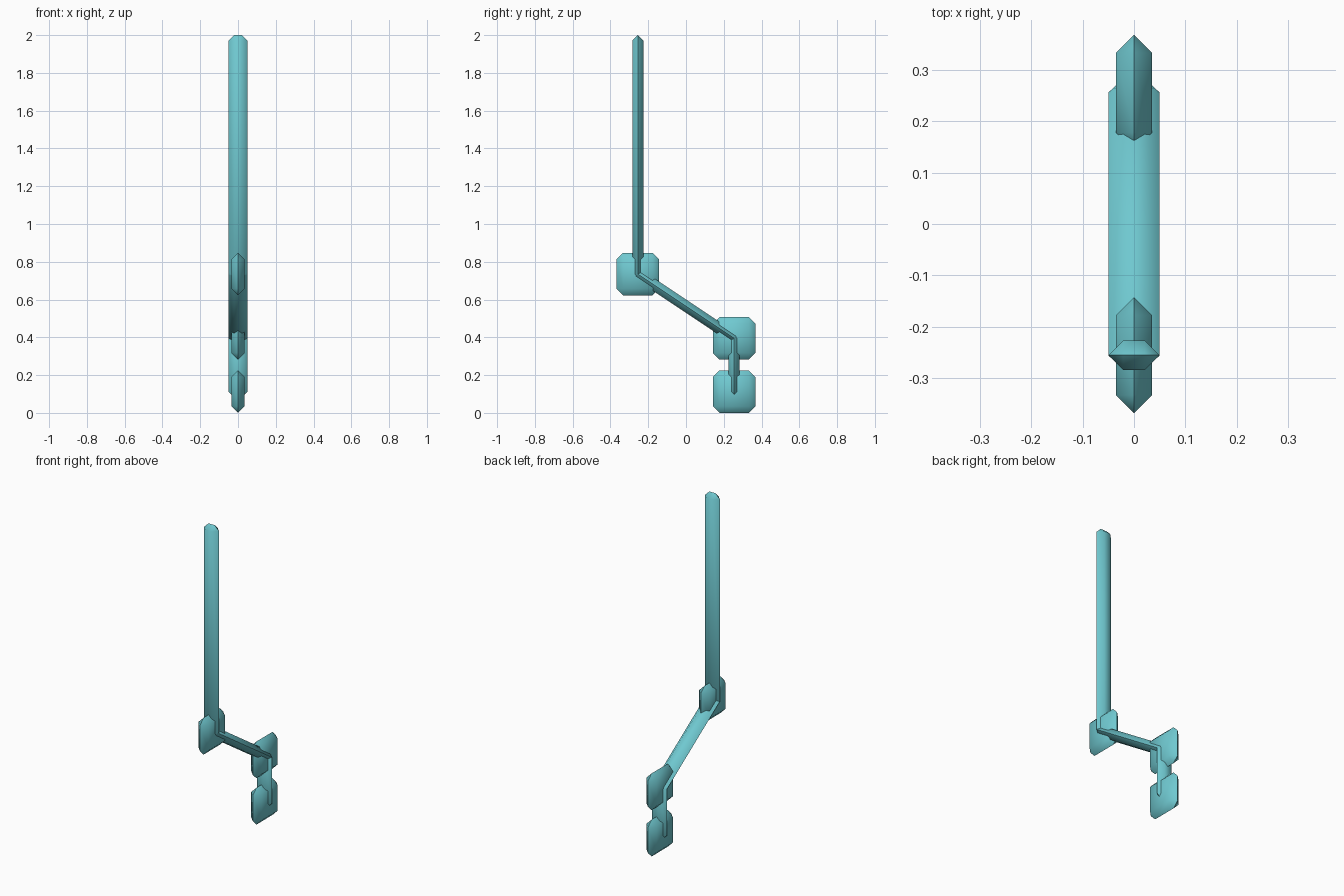
import bpy, bmesh, math
from mathutils import Vector

cube = bpy.data.objects.get("Cube")
if cube:
    bpy.data.objects.remove(cube, do_unlink=True)

teal = bpy.data.materials.new("pale teal")
teal.use_nodes = True
COLOUR = (0.16, 0.58, 0.63, 1)
teal.diffuse_color = COLOUR
teal.node_tree.nodes["Principled BSDF"].inputs["Base Color"].default_value = COLOUR


def bevelled_box(name, size, centre, tilt=0):
    """Box whose bevels meet in a ridge around its thinnest side."""
    bm = bmesh.new()
    bmesh.ops.create_cube(bm, size=1)
    bmesh.ops.scale(bm, vec=size, verts=bm.verts)
    bmesh.ops.bevel(bm, geom=bm.edges[:], offset=min(size) * 0.4999,
                    offset_type='OFFSET', segments=1, affect='EDGES')
    bmesh.ops.remove_doubles(bm, verts=bm.verts, dist=0.0005)
    bmesh.ops.recalc_face_normals(bm, faces=bm.faces)
    for f in bm.faces:
        f.smooth = True
    for e in bm.edges:
        e.smooth = e.calc_face_angle(0) < math.radians(65)
    mesh = bpy.data.meshes.new(name)
    bm.to_mesh(mesh)
    bm.free()
    mesh.materials.append(teal)
    obj = bpy.data.objects.new(name, mesh)
    obj.location = centre
    obj.rotation_euler.x = tilt
    bpy.context.collection.objects.link(obj)


def arm(name, start, end, overhang=0.03):
    """Flat bar running between two joints and a little past each."""
    span = end - start
    bevelled_box(name, (0.1, 0.058, span.length + 2 * overhang),
                 (start + end) / 2, math.atan2(-span.y, span.z))


# Joint centres from the base upward
foot = Vector((0, 0.255, 0.1125))
knee = Vector((0, 0.255, 0.395))
elbow = Vector((0, -0.255, 0.735))
tip = Vector((0, -0.255, 1.97))

# Chamfered square joint plates
for name, joint in (("lower_joint", foot), ("middle_joint", knee), ("upper_joint", elbow)):
    bevelled_box(name, (0.07, 0.225, 0.225), joint)

# Connecting bars
arm("lower_arm", foot, knee)
arm("diagonal_arm", knee, elbow)
arm("long_arm", elbow, tip)
